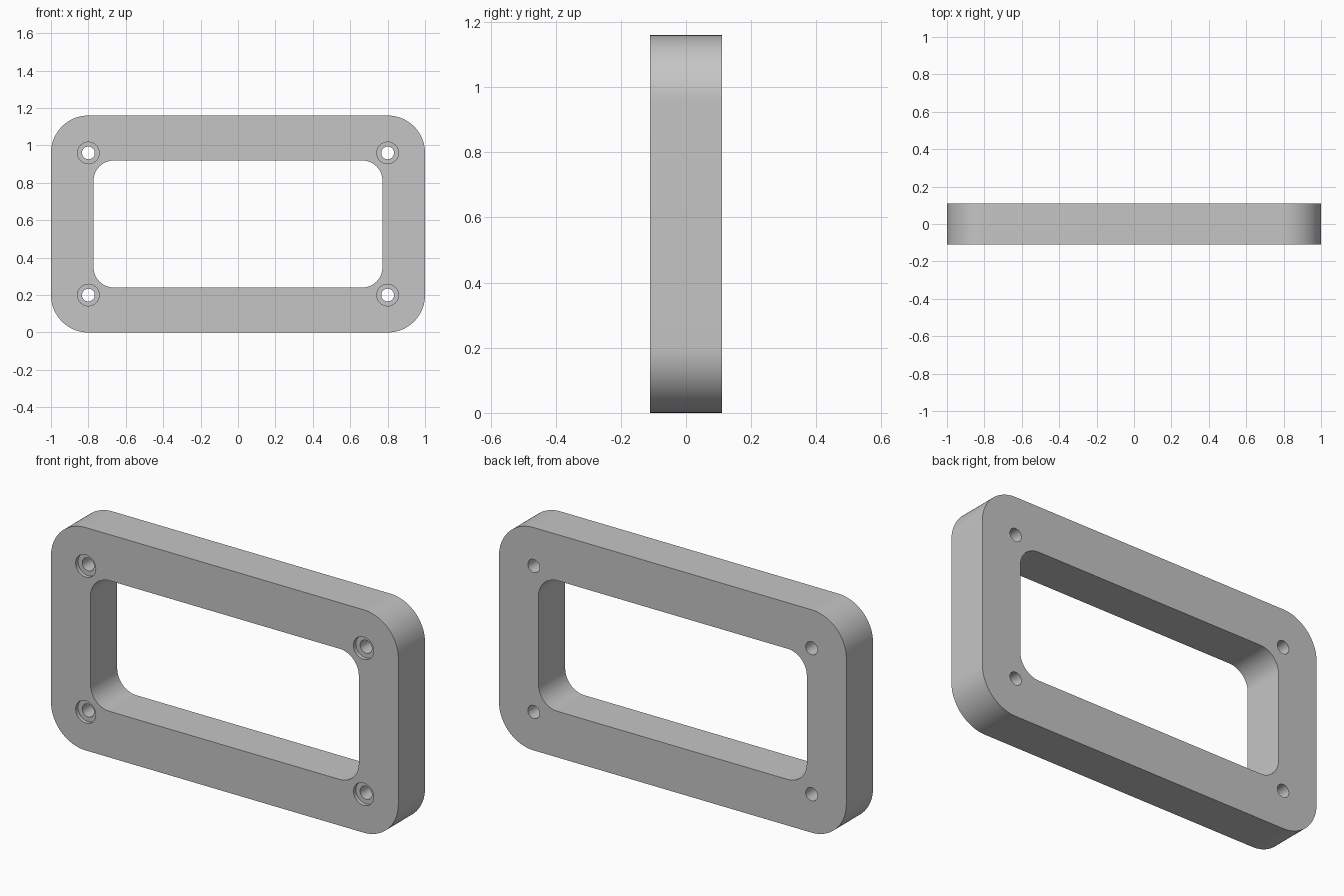
import bpy
import bmesh
from math import cos, sin, pi, radians

WIDTH, HEIGHT, DEPTH = 2.0, 1.16, 0.22
MID = HEIGHT / 2
FRONT, BACK = -DEPTH / 2, DEPTH / 2

if "Cube" in bpy.data.objects:
    bpy.data.objects.remove(bpy.data.objects["Cube"], do_unlink=True)

grey = bpy.data.materials.new("plain grey")
grey.use_nodes = True
colour = (0.56, 0.56, 0.56, 1)
grey.diffuse_color = colour
grey.node_tree.nodes["Principled BSDF"].inputs["Base Color"].default_value = colour


def rounded_outline(width, height, radius, steps=24):
    """Rounded rectangle in x and z, centred on the frame."""
    points = []
    for corner, (sx, sz) in enumerate([(1, 1), (-1, 1), (-1, -1), (1, -1)]):
        for i in range(steps + 1):
            a = (corner + i / steps) * pi / 2
            points.append((sx * (width / 2 - radius) + radius * cos(a),
                           MID + sz * (height / 2 - radius) + radius * sin(a)))
    return points


def circle_outline(x, z, radius, steps=48):
    return [(x + radius * cos(2 * pi * i / steps), z + radius * sin(2 * pi * i / steps))
            for i in range(steps)]


def prism(name, outline, y0, y1):
    """Extrude an outline along y into a closed solid."""
    bm = bmesh.new()
    face = bm.faces.new([bm.verts.new((x, y0, z)) for x, z in outline])
    top = bmesh.ops.extrude_face_region(bm, geom=[face])["geom"]
    bmesh.ops.translate(bm, vec=(0, y1 - y0, 0),
                        verts=[v for v in top if isinstance(v, bmesh.types.BMVert)])
    bmesh.ops.recalc_face_normals(bm, faces=bm.faces)
    mesh = bpy.data.meshes.new(name)
    bm.to_mesh(mesh)
    bm.free()
    obj = bpy.data.objects.new(name, mesh)
    bpy.context.collection.objects.link(obj)
    mesh.materials.append(grey)
    return obj


def cut(target, cutter):
    cutter.hide_render = True
    mod = target.modifiers.new("cut", "BOOLEAN")
    mod.operation = "DIFFERENCE"
    mod.solver = "EXACT"
    mod.object = cutter
    bpy.context.view_layer.objects.active = target
    bpy.ops.object.modifier_apply(modifier=mod.name)
    bpy.data.objects.remove(cutter, do_unlink=True)


# Frame body and its window opening
frame = prism("frame", rounded_outline(WIDTH, HEIGHT, 0.2), FRONT, BACK)
cut(frame, prism("opening", rounded_outline(1.545, 0.68, 0.11), FRONT - 0.1, BACK + 0.1))

# Screw holes with a shallow counterbore on the front
for x in (-0.8, 0.8):
    for z in (MID - 0.38, MID + 0.38):
        cut(frame, prism("counterbore", circle_outline(x, z, 0.058), FRONT - 0.1, FRONT + 0.02))
        cut(frame, prism("screw_hole", circle_outline(x, z, 0.034), FRONT - 0.1, BACK + 0.1))

# Smooth rounded walls, crisp rims
bpy.ops.object.select_all(action="DESELECT")
frame.select_set(True)
bpy.context.view_layer.objects.active = frame
bpy.ops.object.shade_smooth_by_angle(angle=radians(30))
